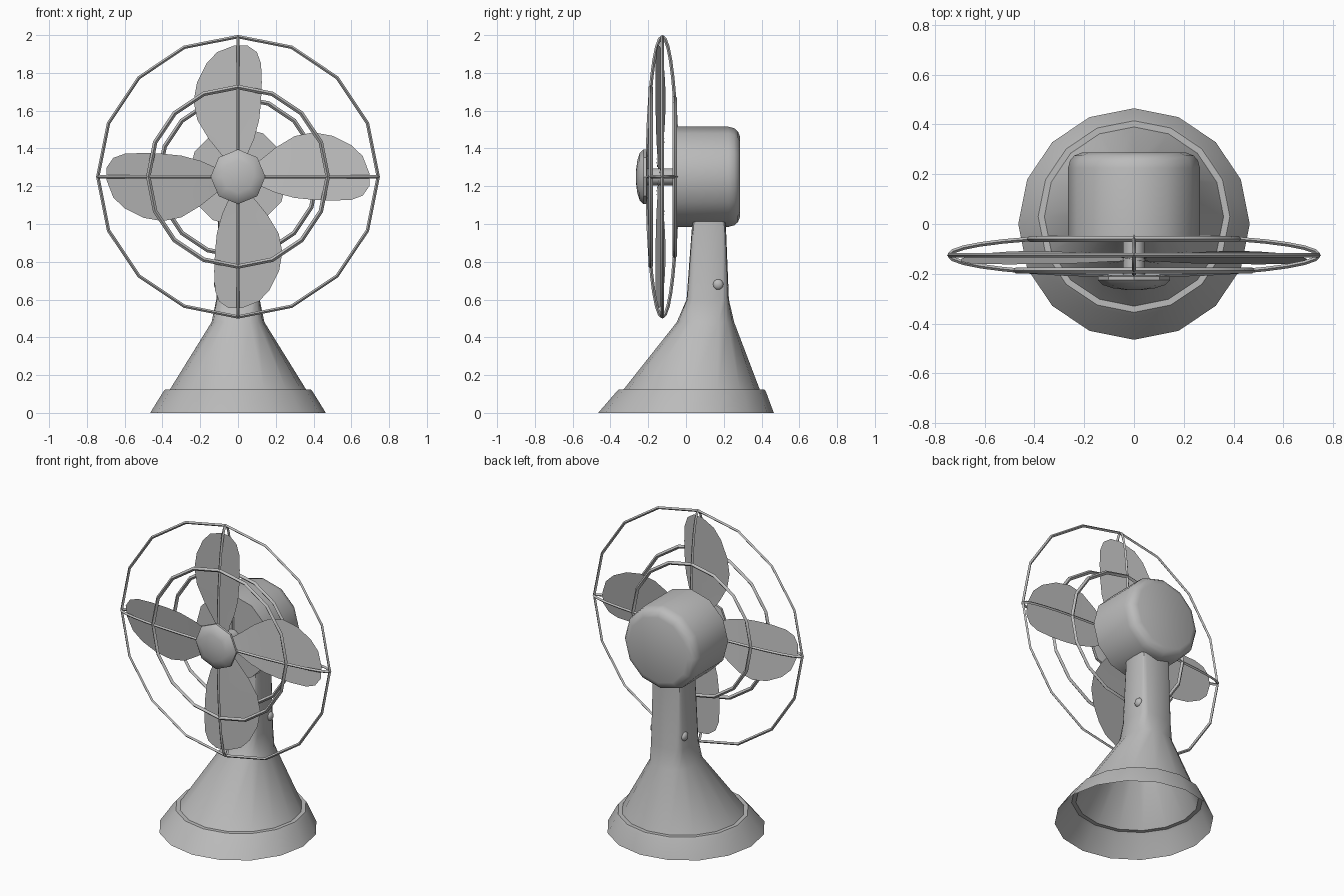
import bpy, bmesh
from math import sin, cos, pi, tau, radians, copysign

cube = bpy.data.objects.get("Cube")
if cube:
    bpy.data.objects.remove(cube, do_unlink=True)

GREY = (0.5, 0.5, 0.5, 1)
metal = bpy.data.materials.new("grey metal")
metal.use_nodes = True
metal.diffuse_color = GREY
metal.node_tree.nodes["Principled BSDF"].inputs["Base Color"].default_value = GREY

AXIS_Z = 1.25   # height of the fan axis
RIM_Y = -0.125  # plane of the cage rim


def finish(obj, angle=35):
    obj.data.materials.append(metal)
    bpy.ops.object.select_all(action='DESELECT')
    obj.select_set(True)
    bpy.context.view_layer.objects.active = obj
    bpy.ops.object.shade_smooth_by_angle(angle=radians(angle))
    return obj


def mesh_object(name, bm, angle=35, fix_normals=True):
    if fix_normals:
        bmesh.ops.recalc_face_normals(bm, faces=bm.faces)
    mesh = bpy.data.meshes.new(name)
    bm.to_mesh(mesh)
    bm.free()
    obj = bpy.data.objects.new(name, mesh)
    bpy.context.collection.objects.link(obj)
    return finish(obj, angle)


def loft(name, rings, cap_start=False, cap_end=False, angle=35):
    """Join equal rings of points into a skin."""
    bm = bmesh.new()
    loops = [[bm.verts.new(p) for p in ring] for ring in rings]
    n = len(loops[0])
    for a, b in zip(loops, loops[1:]):
        for i in range(n):
            j = (i + 1) % n
            bm.faces.new((a[i], a[j], b[j], b[i]))
    if cap_start:
        bm.faces.new(loops[0])
    if cap_end:
        bm.faces.new(loops[-1])
    return mesh_object(name, bm, angle)


def lathe_y(name, profile, sides):
    """Turn (radius, y) pairs about the fan axis."""
    rings = [[(r * sin(tau * i / sides), y, AXIS_Z + r * cos(tau * i / sides))
              for i in range(sides)] for r, y in profile]
    return loft(name, rings, True, True)


def oval(z, yc, rx, ry, power, sides=16):
    """Horizontal ring going from round (2) to boxy (higher power)."""
    ring = []
    for i in range(sides):
        c, s = cos(tau * i / sides), sin(tau * i / sides)
        ring.append((rx * copysign(abs(c) ** (2 / power), c),
                     yc + ry * copysign(abs(s) ** (2 / power), s), z))
    return ring


def wire(name, points, radius, closed=False):
    """Four-sided wire along a path."""
    curve = bpy.data.curves.new(name, 'CURVE')
    curve.dimensions = '3D'
    curve.bevel_depth = radius
    curve.bevel_resolution = 0
    curve.use_fill_caps = True
    spline = curve.splines.new('POLY')
    spline.points.add(len(points) - 1)
    for p, co in zip(spline.points, points):
        p.co = (*co, 1)
    spline.use_cyclic_u = closed
    obj = bpy.data.objects.new(name, curve)
    bpy.context.collection.objects.link(obj)
    bpy.ops.object.select_all(action='DESELECT')
    obj.select_set(True)
    bpy.context.view_layer.objects.active = obj
    bpy.ops.object.convert(target='MESH')
    return finish(bpy.context.object)


def ring_path(r, y, sides=16):
    return [(r * sin(tau * i / sides), y, AXIS_Z + r * cos(tau * i / sides))
            for i in range(sides)]


# Hollow stand: flared skirt, ledge, cone and boxy neck
loft("base_skirt", [oval(0, 0, 0.465, 0.465, 2),
                    oval(0.11, 0.027, 0.397, 0.397, 2),
                    oval(0.125, 0.03, 0.385, 0.385, 2),
                    oval(0.125, 0.03, 0.36, 0.36, 2)])
loft("stand", [oval(0.125, 0.03, 0.36, 0.36, 2),
               oval(0.48, 0.103, 0.14, 0.152, 2.5),
               oval(0.6, 0.115, 0.115, 0.112, 5),
               oval(1.02, 0.122, 0.105, 0.088, 7)], angle=30)

# Tilt bolts on both sides of the neck
for side, word in ((1, "left"), (-1, "right")):
    bpy.ops.mesh.primitive_uv_sphere_add(segments=12, ring_count=8, radius=0.028,
                                         location=(side * 0.108, 0.17, 0.68))
    bolt = bpy.context.object
    bolt.name = word + "_tilt_bolt"
    bolt.scale.x = 0.7
    finish(bolt, 60)

# Motor housing with rounded back, shaft and hub cap
lathe_y("motor_housing", [(0.265, -0.05), (0.265, 0.225), (0.257, 0.255),
                          (0.24, 0.275), (0.21, 0.287)], 12)
lathe_y("shaft", [(0.045, -0.22), (0.045, -0.04)], 12)
lathe_y("hub_cap", [(0.12, -0.205), (0.145, -0.21), (0.145, -0.225),
                    (0.125, -0.245), (0.085, -0.258), (0.03, -0.265)], 8)

# Blades: rows of (distance, left edge, right edge), pitched more at the root
ROWS = [(0.04, -0.03, 0.03), (0.12, -0.09, 0.05), (0.2, -0.155, 0.085),
        (0.3, -0.215, 0.112), (0.4, -0.235, 0.122), (0.5, -0.217, 0.126),
        (0.6, -0.167, 0.122), (0.66, -0.11, 0.1), (0.695, -0.02, 0.05)]
for k, word in enumerate(("top", "right", "bottom", "left")):
    a = k * pi / 2
    bm = bmesh.new()
    grid = []
    for d, lo, hi in ROWS:
        pitch = 0.15 + 0.25 * max(0, 0.25 - d)
        row = []
        for t in (0, 0.33, 0.67, 1):
            x = lo + (hi - lo) * t
            row.append(bm.verts.new((x * cos(a) + d * sin(a), -0.143 - pitch * x,
                                     AXIS_Z + d * cos(a) - x * sin(a))))
        grid.append(row)
    for r0, r1 in zip(grid, grid[1:]):
        for i in range(3):
            bm.faces.new((r0[i], r0[i + 1], r1[i + 1], r1[i]))
    mesh_object(word + "_blade", bm, fix_normals=False)

# Cage rings
wire("cage_rim", ring_path(0.742, RIM_Y), 0.009, True)
wire("cage_front_ring", ring_path(0.475, -0.187), 0.012, True)
wire("cage_back_ring", ring_path(0.42, -0.06), 0.012, True)

# Bowed cage bars, front and back
for depth, word in ((-0.08, "front"), (0.078, "back")):
    for k in range(4):
        a = k * pi / 2
        path = []
        for i in range(9):
            t = i / 8 * pi / 2
            r = 0.742 * sin(t)
            path.append((r * sin(a), RIM_Y + depth * cos(t), AXIS_Z + r * cos(a)))
        wire(f"cage_{word}_bar_{k + 1}", path, 0.009)
